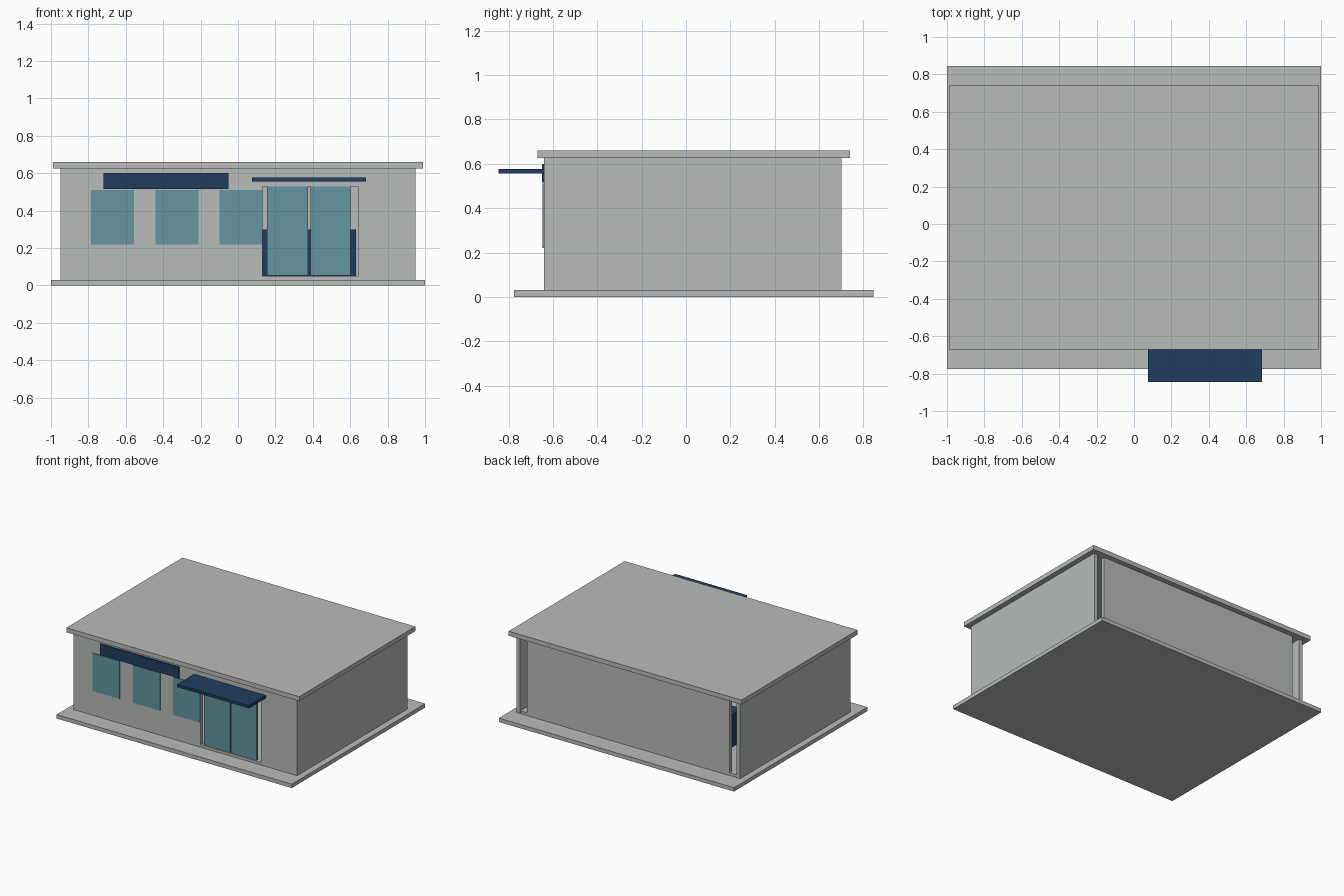
import bpy, bmesh

if "Cube" in bpy.data.objects:
    bpy.data.objects.remove(bpy.data.objects["Cube"])


def material(name, rgb):
    m = bpy.data.materials.new(name)
    m.diffuse_color = (*rgb, 1.0)
    m.use_nodes = True
    m.node_tree.nodes["Principled BSDF"].inputs["Base Color"].default_value = m.diffuse_color
    return m


GREY = material("pale grey", (0.479, 0.503, 0.474))
NAVY = material("navy", (0.015, 0.048, 0.117))
TEAL = material("teal glass", (0.127, 0.305, 0.366))


def finish(name, bm, mat):
    bmesh.ops.recalc_face_normals(bm, faces=bm.faces[:])
    mesh = bpy.data.meshes.new(name)
    bm.to_mesh(mesh)
    bm.free()
    mesh.materials.append(mat)
    obj = bpy.data.objects.new(name, mesh)
    bpy.context.collection.objects.link(obj)
    return obj


def box(name, x, y, z, mat):
    """Box from (min, max) ranges on each axis."""
    bm = bmesh.new()
    bmesh.ops.create_cube(bm, size=1.0)
    for v in bm.verts:
        v.co = [r[0] if c < 0 else r[1] for c, r in zip(v.co, (x, y, z))]
    return finish(name, bm, mat)


def front_profile(name, points, y, mat):
    """Extrude an x-z outline through the y range."""
    bm = bmesh.new()
    face = bm.faces.new([bm.verts.new((px, y[0], pz)) for px, pz in points])
    new = bmesh.ops.extrude_face_region(bm, geom=[face])["geom"]
    moved = [g for g in new if isinstance(g, bmesh.types.BMVert)]
    bmesh.ops.translate(bm, verts=moved, vec=(0, y[1] - y[0], 0))
    return finish(name, bm, mat)


# Ground slab, raised interior floor and roof
box("base_slab", (-1, 1), (-0.775, 0.845), (0, 0.03), GREY)
box("interior_floor", (-0.92, 0.92), (-0.637, 0.697), (0.03, 0.05), GREY)
box("roof", (-0.99, 0.99), (-0.67, 0.74), (0.625, 0.66), GREY)

# Side walls, and a back wall with a slot at each corner
for side, s in (("left", -1), ("right", 1)):
    box(side + "_wall", sorted((s * 0.92, s * 0.95)), (-0.64, 0.70), (0.03, 0.625), GREY)
box("back_wall", (-0.86, 0.86), (0.67, 0.70), (0.03, 0.625), GREY)

# Front wall with the doorway cut out
front_profile("front_wall", [
    (-0.95, 0.03), (-0.95, 0.625), (0.95, 0.625), (0.95, 0.03), (0.645, 0.03),
    (0.645, 0.53), (0.13, 0.53), (0.13, 0.03)], (-0.64, -0.61), GREY)
box("door_sill", (0.13, 0.645), (-0.64, -0.61), (0.03, 0.05), GREY)

# Glass doors and window panes
for i, (x0, x1) in enumerate(((0.155, 0.375), (0.387, 0.602))):
    box(f"door_{i + 1}", (x0, x1), (-0.635, -0.615), (0.052, 0.53), TEAL)
for i in range(3):
    x = -0.785 + i * 0.343
    box(f"window_{i + 1}", (x, x + 0.23), (-0.646, -0.638), (0.22, 0.51), TEAL)

# Sign board, door canopy and interior counter
box("sign_board", (-0.72, -0.05), (-0.65, -0.638), (0.515, 0.60), NAVY)
box("door_canopy", (0.075, 0.685), (-0.845, -0.638), (0.555, 0.577), NAVY)
box("counter", (-0.63, 0.63), (0.22, 0.45), (0.05, 0.30), NAVY)
